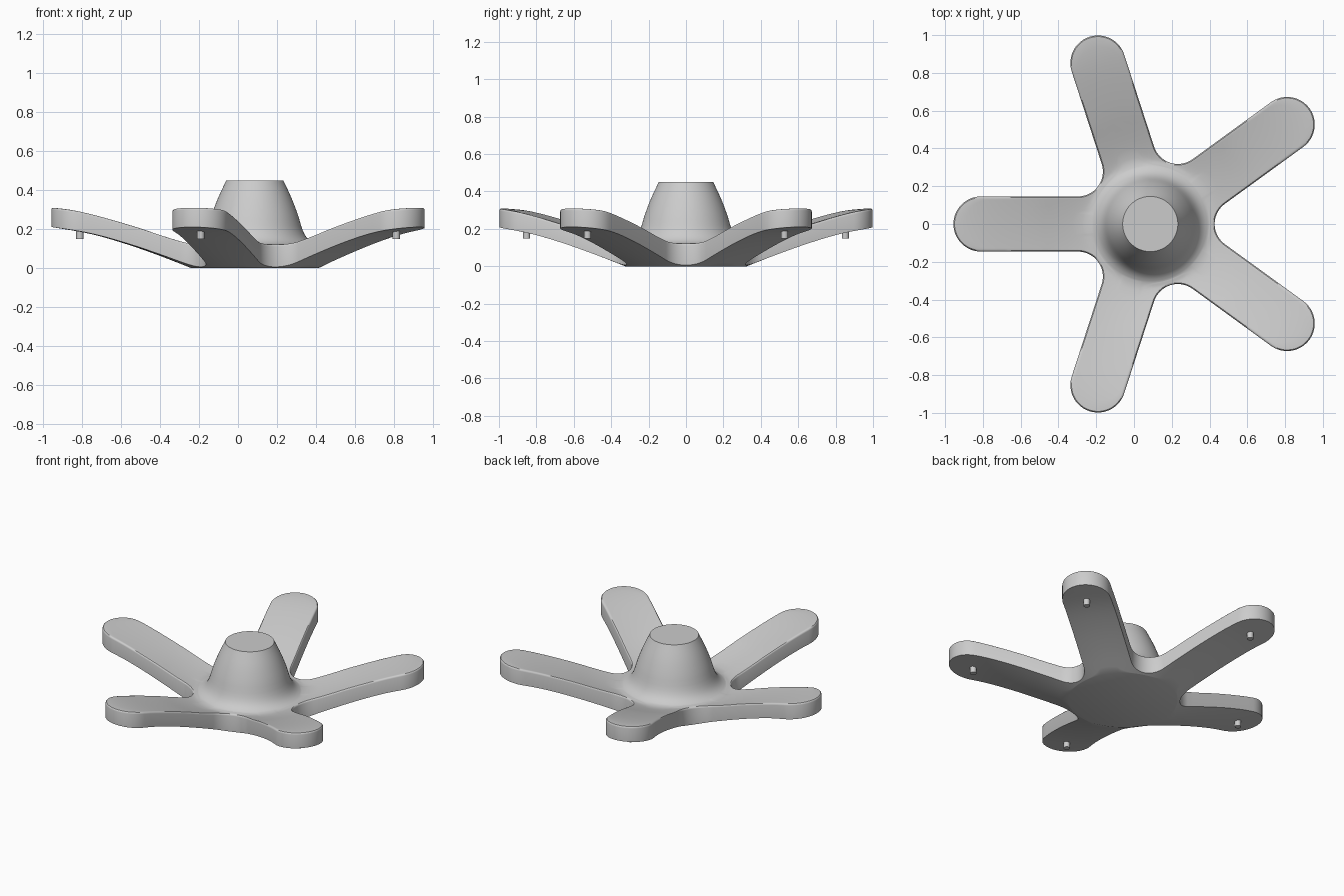
import bpy, bmesh
from math import sin, cos, pi, radians, hypot, atan2

if "Cube" in bpy.data.objects:
    bpy.data.objects.remove(bpy.data.objects["Cube"])

CX = 0.086                       # hub axis
H, TIP, FIL = 0.146, 0.896, 0.132  # arm half width, tip centre, crotch fillet
EDGE = 0.012                     # small rounding of the upper rim

CONE = [(0.146, .45), (0.19, .355), (0.222, .27), (0.243, .20),
        (0.262, .162), (0.285, .138), (0.31, .124)]
TOP = [(0.31, .124), (0.34, .122), (0.40, .136), (0.5, .168), (0.6, .203),
       (0.73, .243), (0.85, .276), (0.95, .298), (1.045, .311)]
BOTTOM = [(0.325, 0), (0.5, .068), (0.68, .13), (0.85, .177), (1.045, .211)]


def curve(pts, r):
    """Smooth cubic interpolation of height over radius."""
    n = len(pts)
    r = min(max(r, pts[0][0]), pts[-1][0])
    i = next(k for k in range(n - 1) if r <= pts[k + 1][0])

    def slope(k):
        a, b = pts[max(k - 1, 0)], pts[min(k + 1, n - 1)]
        return (b[1] - a[1]) / (b[0] - a[0])
    (x0, y0), (x1, y1) = pts[i], pts[i + 1]
    w = x1 - x0
    t = (r - x0) / w
    return ((2*t**3 - 3*t*t + 1) * y0 + (t**3 - 2*t*t + t) * w * slope(i)
            + (3*t*t - 2*t**3) * y1 + (t**3 - t*t) * w * slope(i + 1))


# Outline of one arm: fillet, straight side, round tip, then mirrored
a36 = radians(36)
d = (H + FIL) / sin(a36)
half = []
for i in range(11):
    a = radians(144 - 54 * i / 10)
    half.append((d * cos(a36) + FIL * cos(a), -(H + FIL) + FIL * sin(a), -cos(a), -sin(a)))
u0 = half[-1][0]
for i in range(1, 12):
    half.append((u0 + (TIP - u0) * i / 12, -H, 0, -1))
for i in range(13):
    a = radians(-90 + 90 * i / 12)
    half.append((TIP + H * cos(a), H * sin(a), cos(a), sin(a)))
arm = half + [(u, -v, nu, -nv) for u, v, nu, nv in reversed(half[1:-1])]

ARMS = [radians(36 + 72 * k) for k in range(5)]
outline = []
for b in ARMS:
    c, s = cos(b), sin(b)
    outline += [(u*c - v*s, u*s + v*c, nu*c - nv*s, nu*s + nv*c) for u, v, nu, nv in arm]

# Body: rings running from the hub top, over the rim, to the base
bm = bmesh.new()
rings = []


def ring(points):
    rings.append([bm.verts.new((x + CX, y, z)) for x, y, z in points])


def circle(r, z):
    ring([(r * cos(t), r * sin(t), z) for t in (atan2(p[1], p[0]) for p in outline)])


def span(r0, f, inset, prof):
    """Ring at fraction f between circle r0 and the (inset) outline."""
    pts = []
    for x, y, nx, ny in outline:
        x, y = x - nx * inset, y - ny * inset
        R = hypot(x, y)
        r = r0 + (R - r0) * f
        pts.append((x / R * r, y / R * r, curve(prof, r)))
    ring(pts)


for i in range(19):
    r = CONE[0][0] + (CONE[-1][0] - CONE[0][0]) * i / 18
    circle(r, curve(CONE, r))
for i in range(1, 15):
    span(0.31, i / 14, EDGE, TOP)
for a in (30, 60, 90):
    k, drop = EDGE * (1 - sin(radians(a))), EDGE * (1 - cos(radians(a)))
    ring([(x - nx*k, y - ny*k, curve(TOP, hypot(x, y)) - drop) for x, y, nx, ny in outline])
for i in range(14, 0, -1):
    span(0.325, i / 14, 0, BOTTOM)
circle(0.325, 0)

n = len(outline)
for A, B in zip(rings, rings[1:]):
    for i in range(n):
        j = (i + 1) % n
        bm.faces.new((A[i], B[i], B[j], A[j]))
bm.faces.new(rings[0])
bm.faces.new(list(reversed(rings[-1])))
bmesh.ops.recalc_face_normals(bm, faces=bm.faces)
me = bpy.data.meshes.new("five_arm_base")
bm.to_mesh(me)
bm.free()
body = bpy.data.objects.new("five_arm_base", me)
bpy.context.collection.objects.link(body)


def smooth(ob):
    bpy.ops.object.select_all(action='DESELECT')
    ob.select_set(True)
    bpy.context.view_layer.objects.active = ob
    bpy.ops.object.shade_smooth_by_angle(angle=radians(35))


smooth(body)

# Caster pegs under each arm tip
for k, b in enumerate(ARMS):
    bpy.ops.mesh.primitive_cylinder_add(
        vertices=24, radius=0.019, depth=0.06,
        location=(CX + TIP * cos(b), TIP * sin(b), 0.178))
    peg = bpy.context.object
    peg.name = f"caster_peg_{k + 1}"
    smooth(peg)
